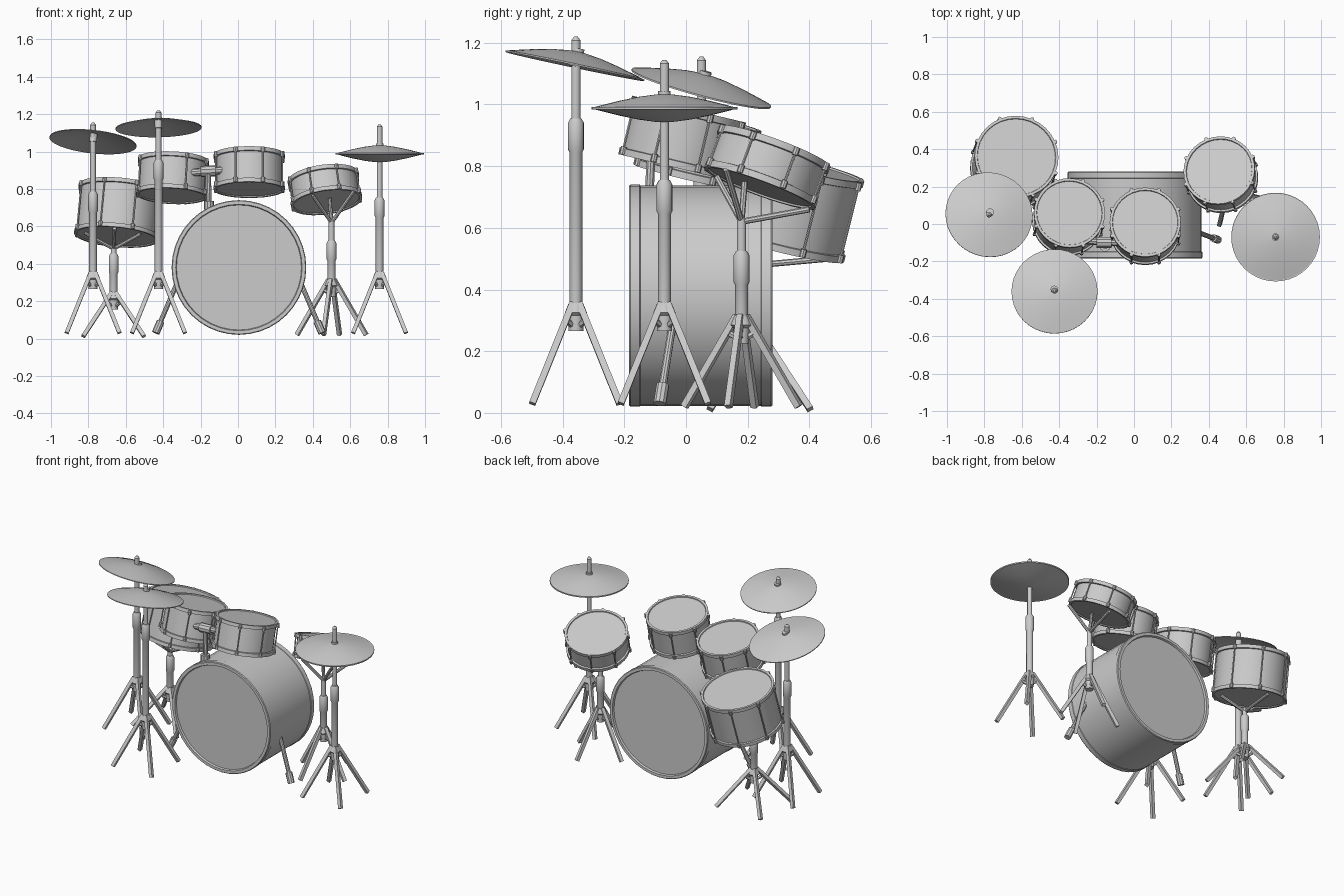
import bpy, math
from mathutils import Vector, Matrix

if "Cube" in bpy.data.objects:
    bpy.data.objects.remove(bpy.data.objects["Cube"])


def frame(loc, axis):
    rot = Vector((0, 0, 1)).rotation_difference(Vector(axis).normalized())
    return Matrix.Translation(Vector(loc)) @ rot.to_matrix().to_4x4()


def add_lathe(data, profile, mat, segs=32, phase=0.0):
    """Spin (radius, height) points about the local z axis into data."""
    verts, faces = data
    rings = []
    for r, h in profile:
        n = 1 if r == 0 else segs
        rings.append(list(range(len(verts), len(verts) + n)))
        for i in range(n):
            a = 2 * math.pi * i / segs + phase
            verts.append(mat @ Vector((r * math.cos(a), r * math.sin(a), h)))
    for a, b in zip(rings, rings[1:]):
        for i in range(segs):
            j = (i + 1) % segs
            if len(a) == 1:
                faces.append((a[0], b[j], b[i]))
            elif len(b) == 1:
                faces.append((a[i], a[j], b[0]))
            else:
                faces.append((a[i], a[j], b[j], b[i]))


def add_rod(data, p, q, r, segs=10, phase=0.0):
    p, q = Vector(p), Vector(q)
    length = (q - p).length
    add_lathe(data, [(0, 0), (r, 0), (r, length), (0, length)],
              frame(p, q - p), segs, phase)


def finish(name, data):
    me = bpy.data.meshes.new(name)
    me.from_pydata([tuple(v) for v in data[0]], [], data[1])
    me.update()
    ob = bpy.data.objects.new(name, me)
    bpy.context.collection.objects.link(ob)
    bpy.ops.object.select_all(action='DESELECT')
    ob.select_set(True)
    bpy.context.view_layer.objects.active = ob
    bpy.ops.object.shade_smooth_by_angle(angle=math.radians(35))
    return ob


def drum(name, head, axis, r, d, lugs=8):
    """Shell with two hoops and recessed heads, plus tension rods; head = top centre."""
    m = frame(head, axis)
    shell = ([], [])
    s = r - 0.010
    add_lathe(shell, [(0, -d + .006), (s - .006, -d + .006), (s - .004, -d), (r, -d),
                      (r, -d + .022), (s, -d + .024), (s, -.024), (r, -.022),
                      (r, 0), (s - .004, 0), (s - .006, -.006), (0, -.006)], m)
    finish(name, shell)
    rods = ([], [])
    for i in range(lugs):
        a = 2 * math.pi * (i + .5) / lugs
        x, y = (r + .002) * math.cos(a), (r + .002) * math.sin(a)
        add_rod(rods, m @ Vector((x, y, -d + .01)), m @ Vector((x, y, -.01)), .0045, 6)
        for h in (-d + .002, -.028):
            add_rod(rods, m @ Vector((x, y, h)), m @ Vector((x, y, h + .026)), .010, 8)
    finish(name + "_tension_rods", rods)


def legs(name, x, y, hub, spread, turn, foot):
    """Four splayed legs with square section, and the hub collar."""
    data = ([], [])
    for i in range(4):
        a = math.radians(turn + 90 * i)
        u = Vector((math.cos(a), math.sin(a), 0))
        base = Vector((x, y, 0))
        add_rod(data, base + u * .015 + Vector((0, 0, hub + .02)),
                base + u * spread + Vector((0, 0, foot)), .015, 4, math.pi / 4)
        add_rod(data, base + Vector((0, 0, hub - .06)),
                base + u * .045 + Vector((0, 0, hub - .035)), .010, 6)
    add_lathe(data, [(0, -.07), (.024, -.07), (.026, -.02), (.036, -.01), (.024, .02), (0, .02)],
              frame((x, y, hub), (0, 0, 1)), 12)
    finish(name, data)


def post(name, x, y, z0, clutch, top, r=.015):
    """Telescoping post: thick tube, clutch, thin tube with pointed tip."""
    data = ([], [])
    add_lathe(data, [(0, z0), (r + .006, z0), (r + .006, clutch - .055), (r + .011, clutch - .045),
                     (r + .011, clutch + .04), (r + .003, clutch + .055), (r, clutch + .055),
                     (r, top - .012), (.006, top), (0, top)],
              frame((x, y, 0), (0, 0, 1)), 16)
    finish(name, data)


def cymbal(name, loc, axis, r, flip=1):
    data = ([], [])
    dome = [(0, .045), (.03, .043), (.08, .036), (.14, .023), (.19, .010), (.227, 0)]
    k = r / .227
    prof = [(a * k, flip * h) for a, h in dome]
    prof += [(a * k, flip * (h - .005)) for a, h in reversed(dome)]
    if flip > 0:
        prof.reverse()
    add_lathe(data, prof, frame(loc, axis), 40)
    # felt and washer at the middle
    add_lathe(data, [(0, -.004), (.02, -.004), (.02, .055), (0, .055)], frame(loc, axis), 12)
    finish(name, data)


# bass drum lying along y
bass = ([], [])
R, D = .36, .465
add_lathe(bass, [(0, .012), (R - .026, .012), (R - .022, 0), (R - .004, 0), (R, .005),
                 (R, .035), (R - .003, .037), (R - .003, D - .037), (R, D - .035),
                 (R, D - .005), (R - .004, D), (R - .022, D), (R - .026, D - .012),
                 (0, D - .012)], frame((.005, -.185, .38), (0, 1, 0)), 40)
finish("bass_drum", bass)

# bass drum spurs
for side, tag in ((-1, "left"), (1, "right")):
    spur = ([], [])
    a = Vector((.005 + side * .325, -.04, .31))
    b = Vector((.005 + side * .445, -.085, .03))
    add_rod(spur, a, b, .013)
    add_rod(spur, b.lerp(a, .22), b, .021)
    finish("bass_spur_" + tag, spur)

# rack toms, snare and floor tom
drum("rack_tom_left", (-.345, .06, .957), (.05, .23, .97), .19, .20)
drum("rack_tom_right", (.06, .01, .985), (0, .23, .97), .19, .195)
drum("snare_drum", (.455, .288, .864), (-.13, .34, .93), .192, .145)
drum("floor_tom", (-.628, .36, .806), (.09, .24, .96), .225, .272)

# tom mount on the bass drum
mount = ([], [])
add_rod(mount, (-.155, -.12, .69), (-.16, -.11, .90), .015)
add_rod(mount, (-.155, -.12, .69), (-.155, -.12, .735), .028)
add_rod(mount, (-.27, -.09, .885), (-.08, -.10, .90), .020)
add_rod(mount, (-.20, -.10, .893), (-.12, -.10, .897), .030)
finish("tom_mount", mount)

# cymbal stands
for tag, x, y, clutch, top in (("left", -.775, .05, .73, 1.155),
                               ("front", -.425, -.357, .90, 1.22),
                               ("hihat", .757, -.07, .70, 1.145)):
    post("cymbal_post_" + tag, x, y, .28, clutch, top)
    legs("cymbal_legs_" + tag, x, y, .335, .20, 45, .03)

cymbal("cymbal_left", (-.775, .05, 1.055), (.11, .27, 1), .234)
cymbal("cymbal_front", (-.425, -.36, 1.128), (-.02, .21, 1), .230)
cymbal("hihat_top", (.757, -.07, .989), (0, 0, 1), .237)
cymbal("hihat_bottom", (.757, -.07, .987), (0, 0, 1), .237, -1)


def cradle(name, hub, tips):
    data = ([], [])
    for t in tips:
        add_rod(data, hub, t, .010, 8)
    finish(name, data)


# stands with cradle arms under snare and floor tom
post("snare_post", .50, .18, .25, .47, .64)
legs("snare_legs", .50, .18, .295, .19, -13, .02)
cradle("snare_cradle", (.50, .18, .62),
       [(.40, .10, .765), (.62, .13, .79), (.53, .40, .66), (.49, .19, .75)])
post("floor_tom_post", -.665, .24, .18, .40, .51)
legs("floor_tom_legs", -.665, .24, .225, .23, 45, .012)
cradle("floor_tom_cradle", (-.665, .24, .48),
       [(-.82, .20, .565), (-.52, .19, .56), (-.66, .46, .50), (-.66, .12, .59)])
